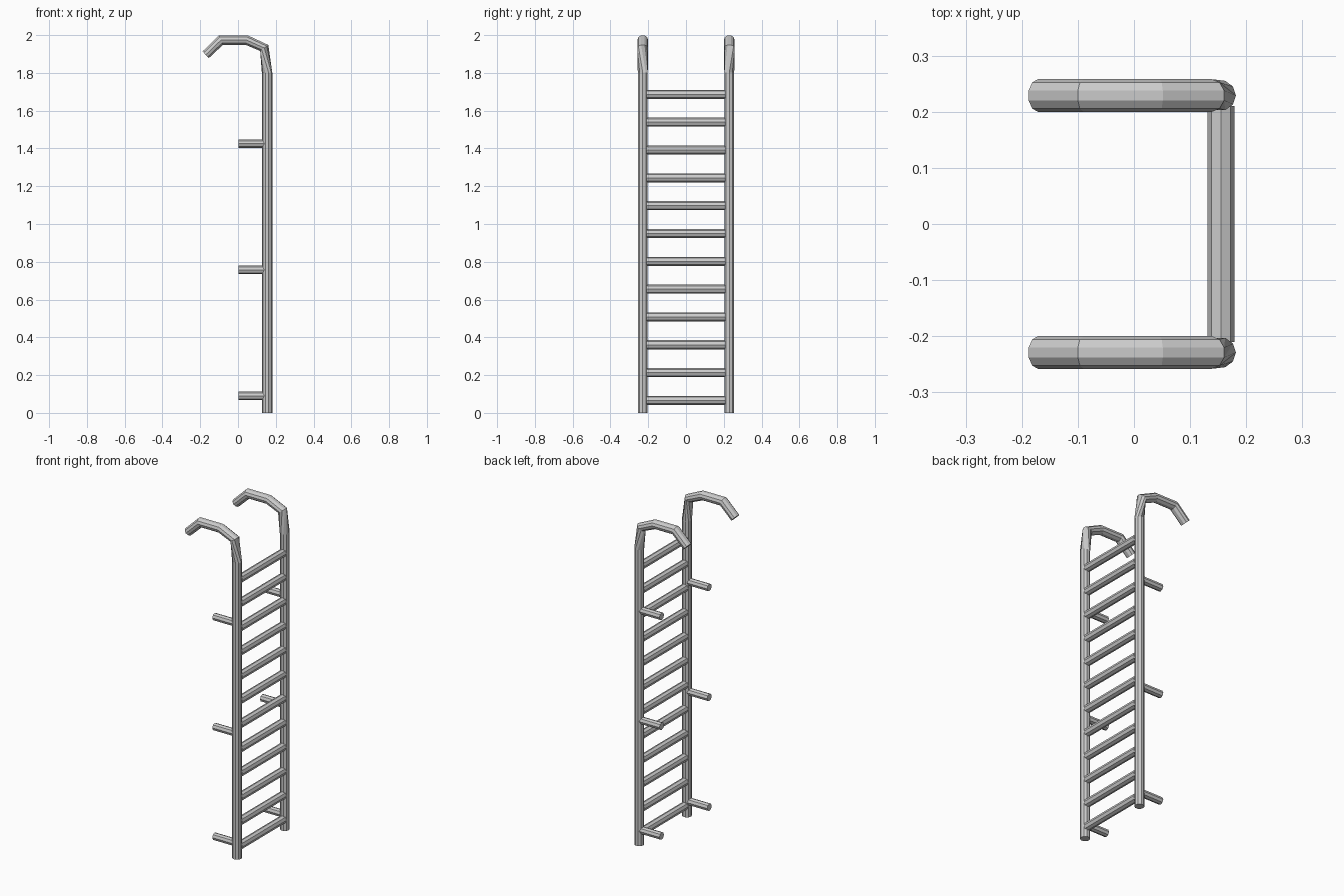
import bpy, bmesh
from math import sin, cos, radians, pi
from mathutils import Vector

if "Cube" in bpy.data.objects:
    bpy.data.objects.remove(bpy.data.objects["Cube"])

RAIL_Y = 0.229
RAIL_X = 0.154
SIDES = 10


def finish(bm, name):
    bmesh.ops.recalc_face_normals(bm, faces=bm.faces)
    me = bpy.data.meshes.new(name)
    bm.to_mesh(me)
    bm.free()
    ob = bpy.data.objects.new(name, me)
    bpy.context.collection.objects.link(ob)
    return ob


def sweep(name, y, stations, sides, mirror=1):
    """Tube in the xz plane; each station = (x, z, half_side, half_normal, twist)."""
    bm = bmesh.new()
    pts = [Vector((s[0], 0, s[1])) for s in stations]
    rings = []
    for i, (x, z, a, b, twist) in enumerate(stations):
        d0 = (pts[i] - pts[i - 1]).normalized() if i else None
        d1 = (pts[i + 1] - pts[i]).normalized() if i < len(pts) - 1 else None
        d0, d1 = d0 or d1, d1 or d0
        t = (d0 + d1).normalized()
        n = Vector((0, 1, 0)).cross(t) / max(t.dot(d1), 0.5)   # mitred bend
        ring = []
        for k in range(sides):
            ang = 2 * pi * k / sides + radians(twist)
            p = pts[i] + n * (b * sin(ang)) + Vector((0, a * cos(ang) * mirror + y, 0))
            ring.append(bm.verts.new(p))
        rings.append(ring)
    for r, s in zip(rings, rings[1:]):
        for k in range(sides):
            j = (k + 1) % sides
            bm.faces.new((r[k], r[j], s[j], s[k]))
    bm.faces.new(rings[0])
    bm.faces.new(rings[-1])
    return finish(bm, name)


def bar(name, a, b, radius, sides=8):
    """Straight capped bar between two points."""
    bm = bmesh.new()
    a, b = Vector(a), Vector(b)
    d = b - a
    bmesh.ops.create_cone(bm, cap_ends=True, segments=sides, radius1=radius,
                          radius2=radius, depth=d.length)
    ob = finish(bm, name)
    ob.rotation_mode = 'QUATERNION'
    ob.rotation_quaternion = Vector((0, 0, 1)).rotation_difference(d)
    ob.location = (a + b) / 2
    return ob


# side rails: straight post, twisted neck and hooked top
R = 0.0275
rail = [
    (RAIL_X, 0.0, R, R, 54),
    (RAIL_X, 1.80, R, R, 54),
    (0.139, 1.932, 0.029, 0.0245, 0),
    (0.046, 1.9735, 0.029, 0.0265, 0),
    (-0.09, 1.9735, 0.029, 0.0265, 0),
    (-0.171, 1.896, 0.029, 0.0255, 0),
]
for side, s in (("front", -1), ("back", 1)):
    sweep(side + "_rail", s * RAIL_Y, rail, SIDES, s)
    # wall standoffs
    for i, z in enumerate((0.09, 0.757, 1.425)):
        bar(f"{side}_standoff_{i + 1}", (0.003, s * RAIL_Y, z),
            (0.14, s * RAIL_Y, z), 0.022)

# rungs
for i in range(12):
    z = 0.066 + i * 0.1473
    bar(f"rung_{i + 1}", (0.155, -0.21, z), (0.155, 0.21, z), 0.024)
